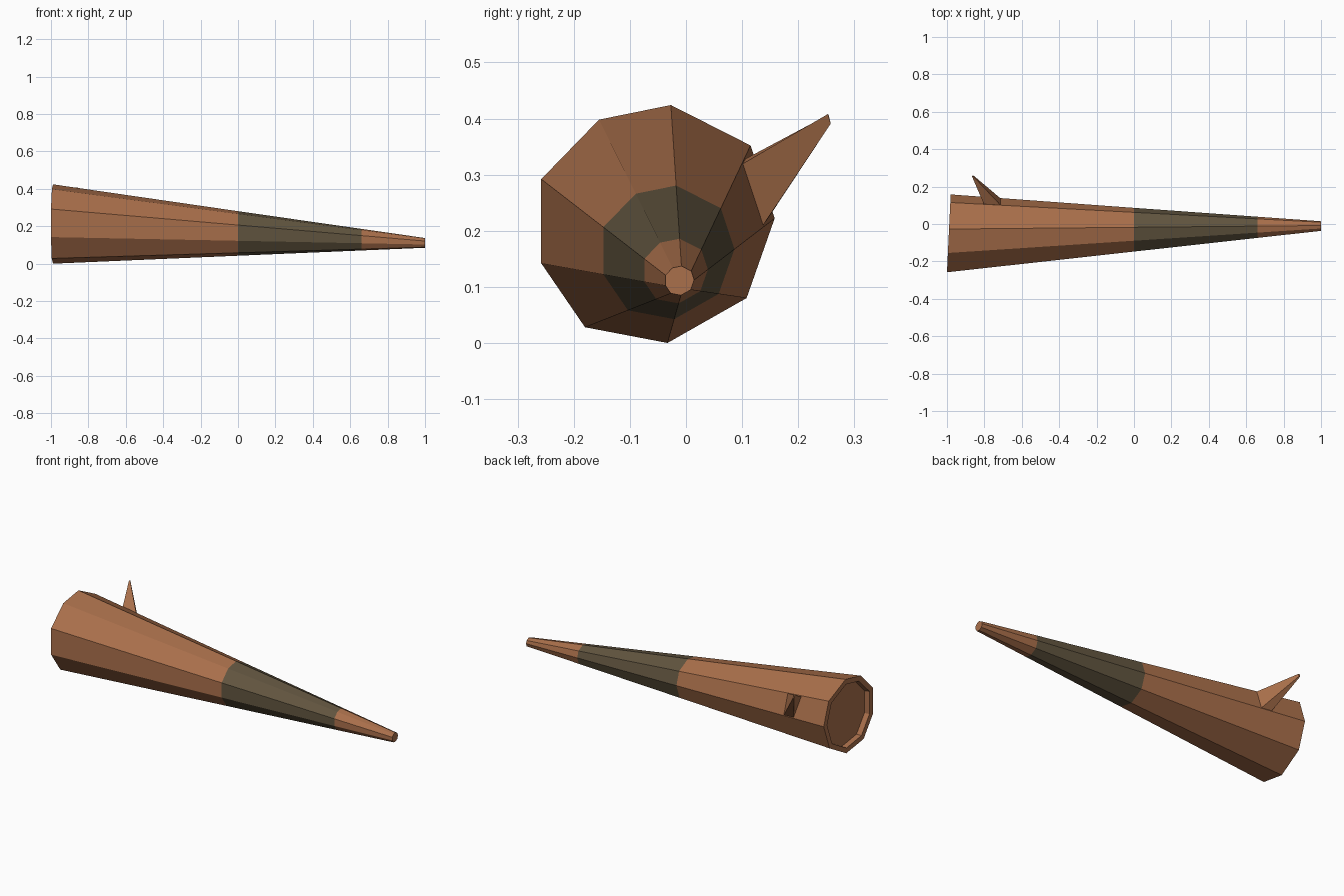
import bpy, bmesh
from mathutils import Vector

if "Cube" in bpy.data.objects:
    bpy.data.objects.remove(bpy.data.objects["Cube"])


def material(name, rgb):
    m = bpy.data.materials.new(name)
    m.diffuse_color = (*rgb, 1)
    m.use_nodes = True
    m.node_tree.nodes["Principled BSDF"].inputs["Base Color"].default_value = m.diffuse_color
    return m


bark = material("bark_brown", (0.40, 0.16, 0.07))
band = material("dark_band", (0.12, 0.09, 0.05))


def make_object(name, bm, mats):
    bmesh.ops.recalc_face_normals(bm, faces=bm.faces)
    me = bpy.data.meshes.new(name)
    bm.to_mesh(me)
    bm.free()
    for m in mats:
        me.materials.append(m)
    ob = bpy.data.objects.new(name, me)
    bpy.context.collection.objects.link(ob)
    return ob


def bridge(bm, a, b, mat=0):
    for i in range(len(a)):
        j = (i + 1) % len(a)
        bm.faces.new((a[i], a[j], b[j], b[i])).material_index = mat


# Irregular nine-sided cross-section (y, z) at the wide end
SECTION = [(-0.155, 0.398), (-0.027, 0.424), (0.115, 0.352), (0.158, 0.222),
           (0.108, 0.08), (-0.033, 0.0), (-0.18, 0.028), (-0.258, 0.142),
           (-0.258, 0.292)]
WIDE, TIP = Vector((-0.05, 0.212)), Vector((-0.011, 0.111))


def ring(bm, x, inset=1.0):
    t = (x + 1) / 2
    centre = WIDE.lerp(TIP, t)
    size = (1 + (0.123 - 1) * t) * inset
    verts = []
    for y, z in SECTION:
        d = (Vector((y, z)) - WIDE) * size
        # both ends are cut slightly askew
        skew = 0.02 * (d.x / 0.21 + 1) / 2 if x < -0.9 else 0
        verts.append(bm.verts.new((x + skew, centre.x + d.x, centre.y + d.y)))
    return verts


# Tapered trunk with dark band, rim and shallow recess in the wide end
bm = bmesh.new()
rings = [ring(bm, x) for x in (-1, 0, 0.66, 1)]
for k in range(3):
    bridge(bm, rings[k], rings[k + 1], 1 if k == 1 else 0)
bm.faces.new(rings[-1])
lip = ring(bm, -1, 0.86)
floor = ring(bm, -0.97, 0.86)
bridge(bm, rings[0], lip)
bridge(bm, lip, floor)
bm.faces.new(floor)
make_object("tapered_trunk", bm, [bark, band])

# Pointed branch stub growing from the upper back panel
bm = bmesh.new()
base = [bm.verts.new(p) for p in ((-0.71, 0.097, 0.317), (-0.80, 0.100, 0.325),
                                  (-0.775, 0.137, 0.208), (-0.71, 0.134, 0.205))]
end = [bm.verts.new(p) for p in ((-0.858, 0.253, 0.408), (-0.866, 0.254, 0.407),
                                 (-0.864, 0.258, 0.391), (-0.857, 0.258, 0.391))]
bridge(bm, base, end)
bm.faces.new(base)
bm.faces.new(end)
make_object("branch_stub", bm, [bark])
